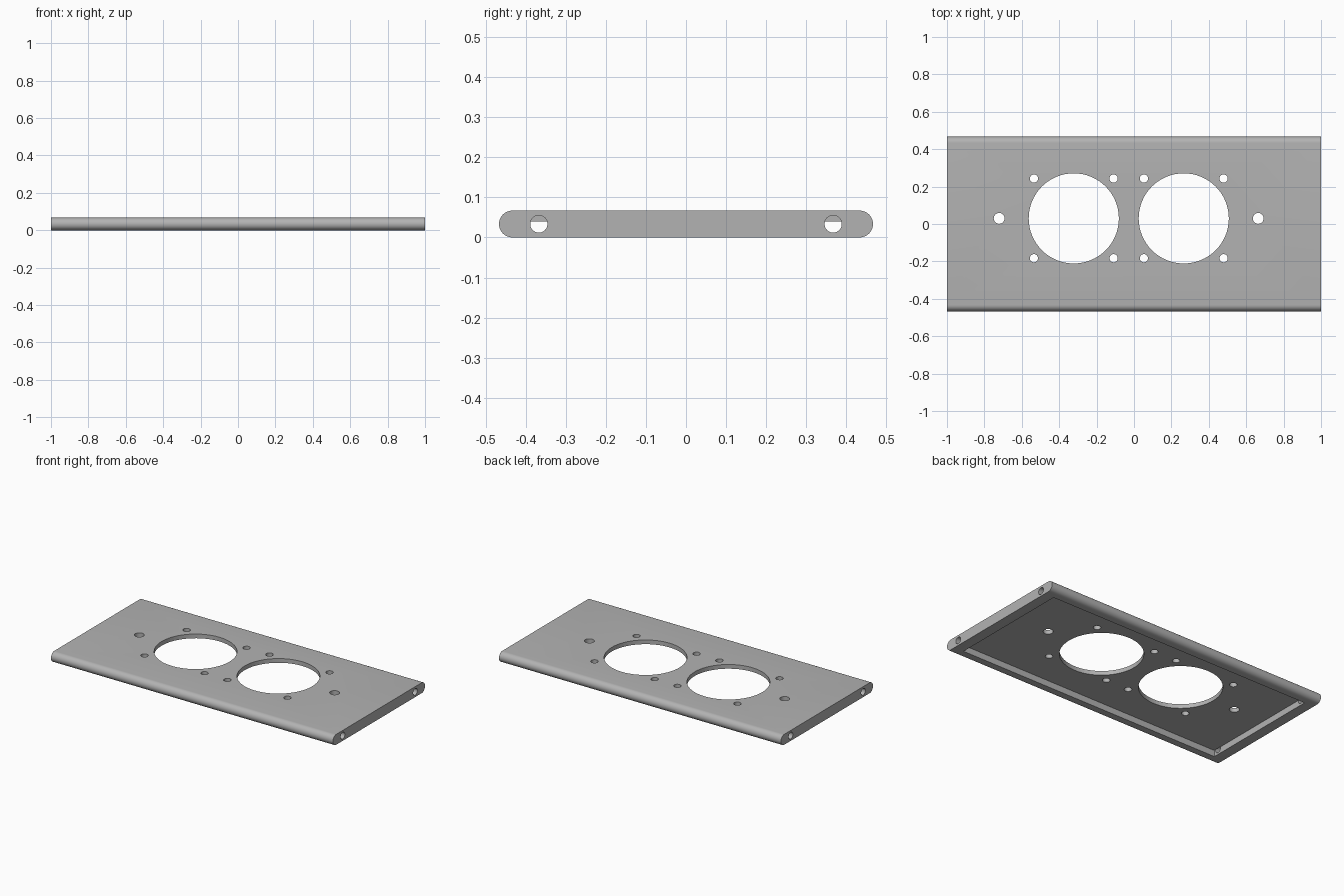
import bpy, bmesh, math

if "Cube" in bpy.data.objects:
    bpy.data.objects.remove(bpy.data.objects["Cube"], do_unlink=True)

LENGTH, WIDTH, HEIGHT = 2.0, 0.933, 0.067
RADIUS = HEIGHT / 2
POCKET_DEPTH = 0.04
WALL = 0.067
HOLE_Y = 0.03

grey = bpy.data.materials.new("plain grey")
grey.use_nodes = True
color = (0.45, 0.45, 0.45, 1)
grey.diffuse_color = color
grey.node_tree.nodes["Principled BSDF"].inputs["Base Color"].default_value = color


def make_plate():
    """Stadium section swept along x."""
    bm = bmesh.new()
    steps = 16
    ring = []
    for side in (1, -1):
        for i in range(steps + 1):
            a = -math.pi / 2 + math.pi * i / steps
            y = side * (WIDTH / 2 - RADIUS + RADIUS * math.cos(a))
            z = RADIUS + side * RADIUS * math.sin(a)
            ring.append(bm.verts.new((-LENGTH / 2, y, z)))
    face = bm.faces.new(ring)
    swept = bmesh.ops.extrude_face_region(bm, geom=[face])["geom"]
    verts = [v for v in swept if isinstance(v, bmesh.types.BMVert)]
    bmesh.ops.translate(bm, verts=verts, vec=(LENGTH, 0, 0))
    bmesh.ops.recalc_face_normals(bm, faces=bm.faces[:])
    mesh = bpy.data.meshes.new("mounting_plate")
    bm.to_mesh(mesh)
    bm.free()
    mesh.materials.append(grey)
    obj = bpy.data.objects.new("mounting_plate", mesh)
    bpy.context.collection.objects.link(obj)
    return obj


plate = make_plate()


def cut(cutter):
    """Subtract the cutter from the plate, then discard it."""
    cutter.hide_render = True
    cutter.data.materials.append(grey)
    bpy.context.view_layer.objects.active = plate
    mod = plate.modifiers.new("cut", "BOOLEAN")
    mod.operation = "DIFFERENCE"
    mod.solver = "EXACT"
    mod.object = cutter
    bpy.ops.object.modifier_apply(modifier=mod.name)
    bpy.data.objects.remove(cutter, do_unlink=True)


def drill(location, radius, depth, sides, turn=0):
    bpy.ops.mesh.primitive_cylinder_add(vertices=sides, radius=radius, depth=depth,
                                        location=location, rotation=(0, turn, 0))
    cut(bpy.context.object)


# Pocket in the underside
bpy.ops.mesh.primitive_cube_add(size=1, location=(0, 0, POCKET_DEPTH - 0.1))
pocket = bpy.context.object
pocket.scale = (LENGTH - 2 * WALL, WIDTH - 2 * WALL, 0.2)
cut(pocket)

# Round openings, each with four screw holes
for x in (-0.322, 0.266):
    drill((x, HOLE_Y, 0), 0.241, 0.4, 64)
    for sx in (-1, 1):
        for sy in (-1, 1):
            drill((x + sx * 0.213, HOLE_Y + sy * 0.213, 0), 0.022, 0.4, 24)

# Outer mounting holes
for x in (-0.721, 0.664):
    drill((x, HOLE_Y, 0), 0.029, 0.4, 24)

# Holes through the end walls into the pocket
for end in (-1, 1):
    for side in (-1, 1):
        drill((end * LENGTH / 2, side * 0.367, RADIUS), 0.0215, 2 * WALL + 0.002,
              24, math.pi / 2)

bpy.ops.object.select_all(action="DESELECT")
plate.select_set(True)
bpy.context.view_layer.objects.active = plate
bpy.ops.object.shade_smooth_by_angle(angle=math.radians(30))
